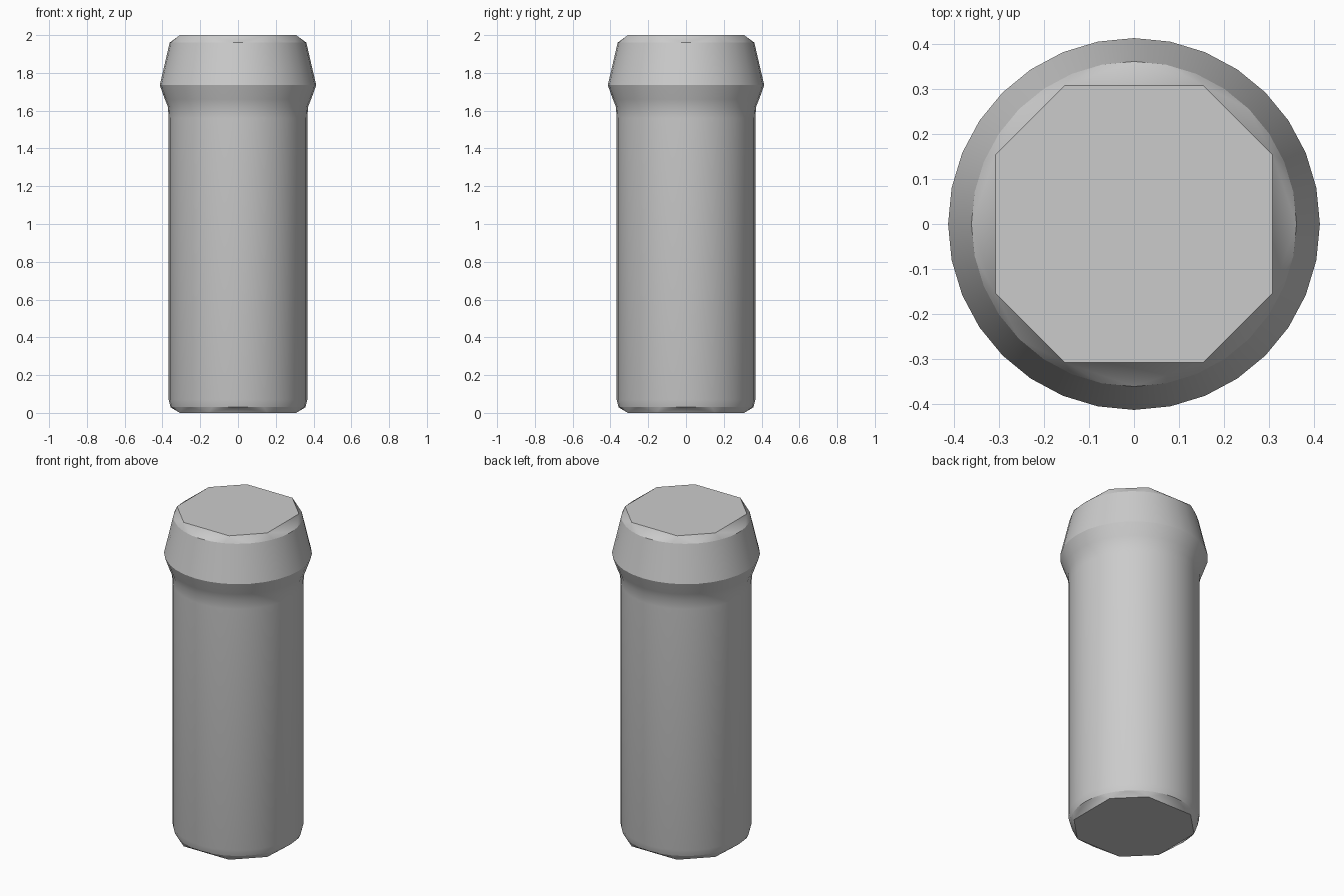
import bpy, bmesh, math

cube = bpy.data.objects.get("Cube")
if cube:
    bpy.data.objects.remove(cube, do_unlink=True)

SIDES = 32
SHARP_HEIGHTS = (0.03, 1.735, 1.96)
# (radius, height) from the foot to the rim
PROFILE = [(0.357, 0.03), (0.367, 0.07), (0.367, 1.56), (0.371, 1.62),
           (0.387, 1.66), (0.414, 1.735), (0.392, 1.83), (0.362, 1.96)]

grey = bpy.data.materials.new("plain grey")
grey.use_nodes = True
colour = (0.6, 0.6, 0.6, 1)
grey.diffuse_color = colour
grey.node_tree.nodes["Principled BSDF"].inputs["Base Color"].default_value = colour

bm = bmesh.new()


def ring(radius, z):
    step = 2 * math.pi / SIDES
    return [bm.verts.new((radius * math.cos(i * step), radius * math.sin(i * step), z))
            for i in range(SIDES)]


def octagon_cap(edge_ring, z):
    """Close a round ring with a chamfer running to a flat octagon."""
    long, short = 0.308, 0.155
    corners = []
    for q in range(4):
        for x, y in ((long, short), (short, long)):
            for _ in range(q):
                x, y = -y, x
            corners.append(bm.verts.new((x, y, z)))
    bm.faces.new(corners)
    group = SIDES // 8
    for i in range(SIDES):
        j = (i + 1) % SIDES
        here, there = corners[i // group], corners[j // group]
        bm.faces.new((edge_ring[i], edge_ring[j], here))
        if here != there:
            bm.faces.new((here, edge_ring[j], there))


# Round shaft with a flared collar
rings = [ring(r, z) for r, z in PROFILE]
for low, high in zip(rings, rings[1:]):
    for i in range(SIDES):
        j = (i + 1) % SIDES
        bm.faces.new((low[i], low[j], high[j], high[i]))

# Foot and top
octagon_cap(rings[0], 0)
octagon_cap(rings[-1], 2)
bmesh.ops.recalc_face_normals(bm, faces=bm.faces[:])

mesh = bpy.data.meshes.new("pillar")
bm.to_mesh(mesh)
bm.free()
pillar = bpy.data.objects.new("pillar", mesh)
bpy.context.collection.objects.link(pillar)
mesh.materials.append(grey)

# Smooth shading with crisp collar and rim edges
bpy.ops.object.select_all(action="DESELECT")
pillar.select_set(True)
bpy.context.view_layer.objects.active = pillar
bpy.ops.object.shade_smooth_by_angle(angle=math.radians(30))
for edge in mesh.edges:
    heights = [mesh.vertices[v].co.z for v in edge.vertices]
    if any(all(abs(h - s) < 0.001 for h in heights) for s in SHARP_HEIGHTS):
        edge.use_edge_sharp = True
